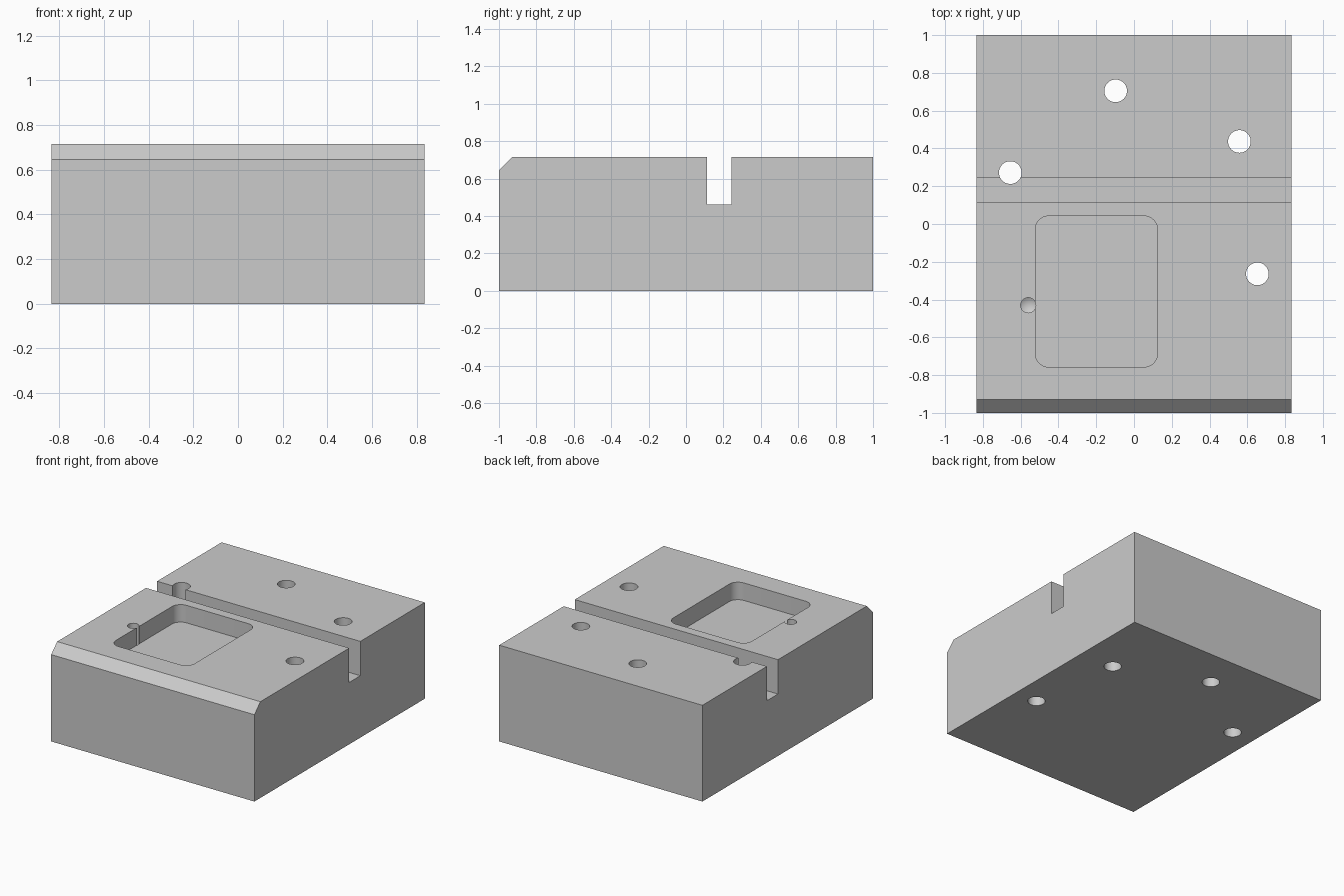
import bpy
import bmesh
from math import sin, cos, pi, radians
from mathutils import Vector

cube = bpy.data.objects.get("Cube")
if cube:
    bpy.data.objects.remove(cube, do_unlink=True)

HALF_W, HEIGHT, CHAMFER = 0.835, 0.715, 0.07
OVER = HEIGHT + 0.1

grey = bpy.data.materials.new("plain grey")
grey.use_nodes = True
colour = (0.6, 0.6, 0.6, 1)
grey.diffuse_color = colour
grey.node_tree.nodes["Principled BSDF"].inputs["Base Color"].default_value = colour


def prism(name, outline, travel, tip=0):
    """Extrude a flat outline along travel; tip adds a pointed start cap."""
    bm = bmesh.new()
    start = bm.faces.new([bm.verts.new(p) for p in outline])
    moved = bmesh.ops.extrude_face_region(bm, geom=[start], use_keep_orig=True)
    verts = [v for v in moved["geom"] if isinstance(v, bmesh.types.BMVert)]
    bmesh.ops.translate(bm, verts=verts, vec=travel)
    if tip:
        centre = bmesh.ops.poke(bm, faces=[start])["verts"][0]
        centre.co -= Vector(travel).normalized() * tip
    bmesh.ops.recalc_face_normals(bm, faces=bm.faces)
    mesh = bpy.data.meshes.new(name)
    bm.to_mesh(mesh)
    bm.free()
    mesh.materials.append(grey)
    obj = bpy.data.objects.new(name, mesh)
    bpy.context.collection.objects.link(obj)
    return obj


def arc(x, y, z, radius, start, sweep, steps):
    return [(x + radius * cos(start + sweep * i / steps),
             y + radius * sin(start + sweep * i / steps), z) for i in range(steps)]


def drill(name, x, y, radius, bottom, tip=0):
    return prism(name, arc(x, y, bottom, radius, 0, 2 * pi, 48),
                 (0, 0, OVER - bottom), tip)


def rounded_pocket(name, x0, x1, y0, y1, bottom, radius):
    corners = [(x1, y1, -1, -1), (x0, y1, 1, -1), (x0, y0, 1, 1), (x1, y0, -1, 1)]
    outline = []
    for i, (x, y, sx, sy) in enumerate(corners):
        outline += arc(x + sx * radius, y + sy * radius, bottom, radius,
                       i * pi / 2, pi / 2, 10)
        # Close each corner arc at its far tangent point
        end = (i + 1) * pi / 2
        outline.append((x + sx * radius + radius * cos(end),
                        y + sy * radius + radius * sin(end), bottom))
    return prism(name, outline, (0, 0, OVER - bottom))


# Block with chamfered front edge and a slot across it, from its side profile
SLOT_FRONT, SLOT_BACK, SLOT_FLOOR = 0.113, 0.243, 0.46
side = [(-1, 0), (1, 0), (1, HEIGHT), (SLOT_BACK, HEIGHT), (SLOT_BACK, SLOT_FLOOR),
        (SLOT_FRONT, SLOT_FLOOR), (SLOT_FRONT, HEIGHT),
        (CHAMFER - 1, HEIGHT), (-1, HEIGHT - CHAMFER)]
block = prism("block", [(-HALF_W, y, z) for y, z in side], (2 * HALF_W, 0, 0))

# Pocket, through holes and one blind drilled hole
cutters = [rounded_pocket("pocket_cutter", -0.522, 0.124, -0.757, 0.042, 0.585, 0.07)]
for x, y in [(-0.097, 0.705), (0.558, 0.437), (-0.655, 0.272), (0.653, -0.264)]:
    cutters.append(drill("through_hole_cutter", x, y, 0.06, -0.1))
cutters.append(drill("blind_hole_cutter", -0.56, -0.43, 0.04, 0.5, tip=0.024))

for cutter in cutters:
    cutter.hide_render = True
    mod = block.modifiers.new(cutter.name, "BOOLEAN")
    mod.operation = "DIFFERENCE"
    mod.solver = "EXACT"
    mod.object = cutter

# Bake the cuts, drop the cutters and shade the round walls smooth
bpy.ops.object.select_all(action="DESELECT")
block.select_set(True)
bpy.context.view_layer.objects.active = block
for mod in list(block.modifiers):
    bpy.ops.object.modifier_apply(modifier=mod.name)
for cutter in cutters:
    bpy.data.objects.remove(cutter, do_unlink=True)
bpy.ops.object.shade_smooth_by_angle(angle=radians(30))
